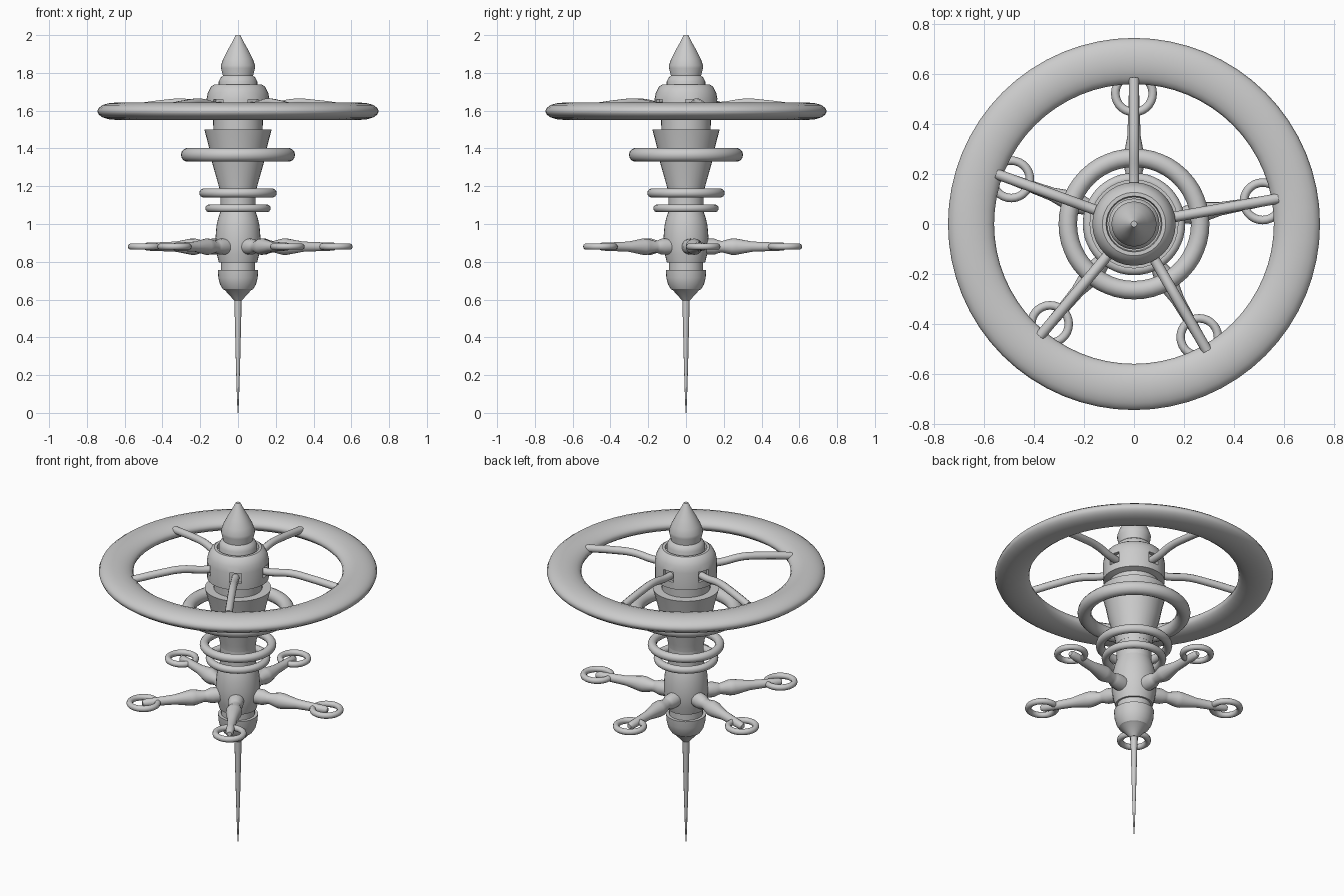
import bpy
from math import sin, cos, pi, radians
from mathutils import Matrix

if "Cube" in bpy.data.objects:
    bpy.data.objects.remove(bpy.data.objects["Cube"])

SIDES = 32
ANGLES = [10, 90, 160, 230, 300]      # uneven five-way layout


def finish(obj, angle=30):
    bpy.ops.object.select_all(action='DESELECT')
    obj.select_set(True)
    bpy.context.view_layer.objects.active = obj
    bpy.ops.object.shade_smooth_by_angle(angle=radians(angle))
    return obj


def lathe(name, profile, sides=SIDES, matrix=Matrix()):
    """Closed solid of revolution from (radius, height) pairs, top to bottom."""
    verts, faces = [], []
    for r, z in profile:
        for i in range(sides):
            a = 2 * pi * i / sides
            verts.append((r * cos(a), r * sin(a), z))
    for k in range(len(profile) - 1):
        for i in range(sides):
            j = (i + 1) % sides
            a, b = k * sides, (k + 1) * sides
            faces.append((a + i, b + i, b + j, a + j))
    faces.append(tuple(range(sides)))
    faces.append(tuple(reversed(range(len(verts) - sides, len(verts)))))
    mesh = bpy.data.meshes.new(name)
    mesh.from_pydata(verts, [], faces)
    mesh.transform(matrix)
    obj = bpy.data.objects.new(name, mesh)
    bpy.context.collection.objects.link(obj)
    return finish(obj)


def ring(name, outer, minor, loc, squash=1.0, seg=48, minor_seg=14):
    bpy.ops.mesh.primitive_torus_add(major_radius=outer - minor, minor_radius=minor,
                                     major_segments=seg, minor_segments=minor_seg,
                                     location=loc)
    obj = bpy.context.object
    obj.name = name
    obj.scale.z = squash
    return finish(obj, 40)


# Central tower, top to bottom
lathe("nose_cone", [(.012, 2), (.02, 1.985), (.035, 1.955), (.055, 1.92), (.078, 1.875),
                    (.09, 1.84), (.09, 1.825), (.08, 1.785), (.08, 1.76)])
lathe("nose_collar", [(.08, 1.785), (.092, 1.775), (.102, 1.755), (.102, 1.69)])
hub = lathe("hub", [(.108, 1.715), (.112, 1.738), (.127, 1.738), (.145, 1.725), (.16, 1.695),
                    (.167, 1.66), (.165, 1.56), (.132, 1.55), (.13, 1.49)])
lathe("bell", [(.178, 1.5), (.152, 1.4), (.137, 1.325), (.1, 1.195), (.095, 1.16)])
lathe("neck", [(.095, 1.195), (.093, 1.11), (.093, 1.06)])
lathe("lower_hull", [(.092, 1.07), (.105, 1.03), (.114, .99), (.119, .93), (.118, .88),
                     (.112, .84), (.101, .795)])
lathe("hull_collar", [(.09, .81), (.09, .745)])
lathe("tail_cap", [(.107, .756), (.104, .715), (.095, .68), (.08, .655), (.07, .65),
                   (.02, .595)])
lathe("tail_spike", [(.02, .62), (.017, .5), (.011, .25), (.005, .06), (.002, 0)], 12)

# Habitat wheel and smaller floating rings
ring("main_wheel", .745, .0925, (0, 0, 1.597), .49, 64, 16)
ring("bell_ring", .302, .037, (0, 0, 1.366))
ring("upper_neck_ring", .205, .024, (0, 0, 1.164))
ring("lower_neck_ring", .173, .021, (0, 0, 1.083))

for n, deg in enumerate(ANGLES, 1):
    a = radians(deg)
    turn = Matrix.Rotation(a, 4, 'Z')

    # Notch in the hub for the spoke socket
    bpy.ops.mesh.primitive_cube_add(size=1, location=(.18 * cos(a), .18 * sin(a), 1.63),
                                    rotation=(0, 0, a))
    cutter = bpy.context.object
    cutter.name = f"socket_cutter_{n}"
    cutter.scale = (.07, .064, .06)
    cutter.hide_render = True
    cutter.hide_set(True)
    cut = hub.modifiers.new(f"socket_{n}", 'BOOLEAN')
    cut.operation = 'DIFFERENCE'
    cut.solver = 'EXACT'
    cut.object = cutter

    # Gently arched spoke
    curve = bpy.data.curves.new(f"spoke_{n}", 'CURVE')
    curve.dimensions = '3D'
    curve.bevel_depth = .021
    curve.bevel_resolution = 3
    curve.use_fill_caps = True
    curve.resolution_u = 5
    path = [(.12, 1.625), (.2, 1.628), (.31, 1.644), (.43, 1.636), (.585, 1.616)]
    spline = curve.splines.new('BEZIER')
    spline.bezier_points.add(len(path) - 1)
    for p, (r, z) in zip(spline.bezier_points, path):
        p.co = (r * cos(a), r * sin(a), z)
        p.handle_left_type = p.handle_right_type = 'AUTO'
    spoke = bpy.data.objects.new(f"spoke_{n}", curve)
    bpy.context.collection.objects.link(spoke)

    # Docking arm with a bulge, ending in a small ring
    lathe(f"docking_arm_{n}", [(.012, .53), (.021, .515), (.023, .45), (.027, .35), (.043, .265),
                               (.043, .24), (.03, .19), (.033, .175), (.042, .15), (.042, .08)],
          16, turn @ Matrix.Translation((0, 0, .88)) @ Matrix.Rotation(pi / 2, 4, 'Y'))
    ring(f"docking_ring_{n}", .092, .017, (.523 * cos(a), .523 * sin(a), .88), 1, 28, 10)
